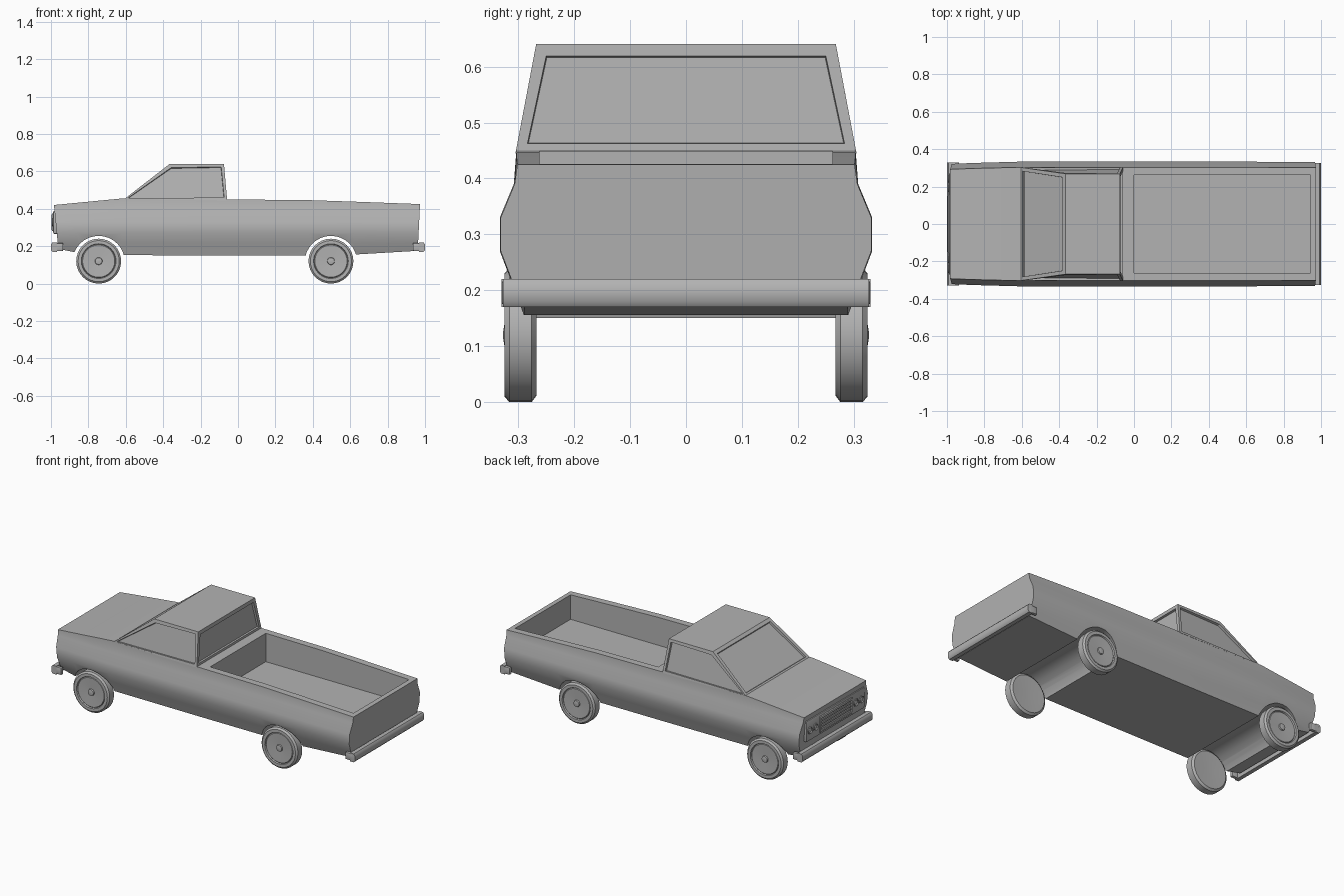
import bpy, bmesh, math
from mathutils import Matrix, Vector

if "Cube" in bpy.data.objects:
    bpy.data.objects.remove(bpy.data.objects["Cube"], do_unlink=True)

grey = bpy.data.materials.new("plain grey")
grey.use_nodes = True
grey.diffuse_color = (0.45, 0.45, 0.45, 1)
grey.node_tree.nodes["Principled BSDF"].inputs["Base Color"].default_value = grey.diffuse_color


def finish(name, bm, angle=40):
    bmesh.ops.recalc_face_normals(bm, faces=bm.faces)
    mesh = bpy.data.meshes.new(name)
    bm.to_mesh(mesh)
    bm.free()
    mesh.materials.append(grey)
    ob = bpy.data.objects.new(name, mesh)
    bpy.context.collection.objects.link(ob)
    smooth(ob, angle)
    return ob


def smooth(ob, angle):
    bpy.ops.object.select_all(action='DESELECT')
    ob.select_set(True)
    bpy.context.view_layer.objects.active = ob
    bpy.ops.object.shade_smooth_by_angle(angle=math.radians(angle))


def loft(rings):
    """Skin a list of closed rings and cap both ends."""
    bm = bmesh.new()
    rows = [[bm.verts.new(p) for p in ring] for ring in rings]
    for a, b in zip(rows, rows[1:]):
        for i in range(len(a)):
            j = (i + 1) % len(a)
            bm.faces.new((a[i], a[j], b[j], b[i]))
    bm.faces.new(rows[0])
    bm.faces.new(rows[-1])
    return bm


def box(name, low, high, bevel=0.0):
    bm = bmesh.new()
    low, high = Vector(low), Vector(high)
    size = high - low
    bmesh.ops.create_cube(bm, size=1, matrix=Matrix.Translation((low + high) / 2) @ Matrix.Diagonal((*size, 1)))
    if bevel:
        bmesh.ops.bevel(bm, geom=bm.edges[:], offset=bevel, segments=2, profile=0.5, affect='EDGES')
    return finish(name, bm)


def spin(name, profile, centre, axis, sides=32):
    """Turn (radius, offset) points around the x or y axis."""
    rings = []
    for r, d in profile:
        ring = []
        for i in range(sides):
            a = math.tau * i / sides
            u, w = r * math.cos(a), r * math.sin(a)
            ring.append(Vector(centre) + Vector((d, u, w) if axis == 'x' else (u, d, w)))
        rings.append(ring)
    return finish(name, loft(rings), 35)


def cut(target, cutter):
    mod = target.modifiers.new("cut", 'BOOLEAN')
    mod.operation, mod.solver, mod.object = 'DIFFERENCE', 'EXACT', cutter
    bpy.context.view_layer.objects.active = target
    bpy.ops.object.modifier_apply(modifier=mod.name)
    bpy.data.objects.remove(cutter, do_unlink=True)


# Body shell: stations give x, bottom, top, width factor and end rake
def section(x, bottom, top, width, rake):
    half = [(bottom, 0.29), (0.215, 0.312), (0.27, 0.333), (0.33, 0.333), (0.39, 0.308), (top, 0.303)]
    side = [(x + rake * (0.4 - z), y * width, z) for z, y in half]
    return side + [(px, -y, z) for px, y, z in reversed(side)]


stations = [
    (-0.982, 0.185, 0.42, 0.965, 0.1), (-0.86, 0.165, 0.432, 0.98, 0), (-0.62, 0.152, 0.455, 1, 0),
    (-0.06, 0.15, 0.45, 1, 0), (0.38, 0.15, 0.446, 1, 0), (0.62, 0.155, 0.438, 1, 0),
    (0.972, 0.175, 0.425, 0.995, -0.05)]
body = finish("body", loft([section(*s) for s in stations]))

# Cargo bed and wheel arches
cut(body, box("bed_cutter", (0.0, -0.262, 0.28), (0.945, 0.262, 0.6)))
axles = (-0.745, 0.497)
for x in axles:
    cut(body, spin("arch_cutter", [(0.14, -0.5), (0.14, 0.5)], (x, 0, 0.115), 'y'))
smooth(body, 35)

# Cab with recessed windows
outline = [(-0.61, 0.45, 0.303), (-0.365, 0.64, 0.268), (-0.075, 0.64, 0.268), (-0.058, 0.445, 0.305)]
cab = loft([[(x, s * y, z) for x, z, y in outline] for s in (-1, 1)])
bmesh.ops.recalc_face_normals(cab, faces=cab.faces)
for f in cab.faces[:]:
    n = f.normal
    if abs(n.z) < 0.95:
        frame = 0.022 if abs(n.y) > 0.5 else 0.028
        bmesh.ops.inset_individual(cab, faces=[f], thickness=frame, depth=0)
        bmesh.ops.inset_individual(cab, faces=[f], thickness=0.002, depth=-0.012)
finish("cab", cab, 30)


# Bumpers with ends that wrap around the corners
def bumper(name, x, inward, half):
    bm = loft([[(x + inward * d, y, z) for d, z in
                ((0, 0.18), (0, 0.21), (0.008, 0.22), (0.032, 0.22), (0.032, 0.17), (0.008, 0.17))]
               for y in (-half, half)])
    finish(name, bm)
    for s, label in ((-1, "right"), (1, "left")):
        xs = sorted((x + inward * 0.004, x + inward * 0.065))
        ys = sorted((s * half, s * (half - 0.02)))
        box(f"{name}_{label}_end", (xs[0], ys[0], 0.174), (xs[1], ys[1], 0.217), 0.005)


bumper("front_bumper", -1.0, 1, 0.33)
bumper("rear_bumper", 1.0, -1, 0.327)

# Front panel, grille and paired headlights
box("front_panel", (-0.988, -0.275, 0.265), (-0.95, 0.275, 0.39), 0.008)
box("grille_frame", (-0.996, -0.155, 0.28), (-0.96, 0.155, 0.375), 0.006)
grille = box("grille_recess", (-1.1, -0.14, 0.293), (-0.989, 0.14, 0.362))
cut(bpy.data.objects["grille_frame"], grille)
for i in range(3):
    z = 0.31 + i * 0.0175
    box("grille_bar", (-0.994, -0.14, z - 0.002), (-0.985, 0.14, z + 0.002))
for s in (-1, 1):
    for y in (0.19, 0.242):
        spin("headlight", [(0.022, 0.03), (0.022, -0.004), (0.017, -0.006), (0.015, 0.0), (0.005, -0.004)],
             (-0.988, s * y, 0.328), 'x', 20)

# Wheels: tyre, recessed disc and small hub
wheel = [(0.03, 0.27), (0.08, 0.268), (0.108, 0.267), (0.12, 0.276), (0.12, 0.316), (0.11, 0.325),
         (0.093, 0.325), (0.09, 0.317), (0.086, 0.321), (0.02, 0.318), (0.018, 0.325), (0.006, 0.327)]
for x, end in zip(axles, ("front", "rear")):
    for s, label in ((-1, "right"), (1, "left")):
        spin(f"{end}_{label}_wheel", [(r, s * d) for r, d in wheel], (x, 0, 0.12), 'y')
